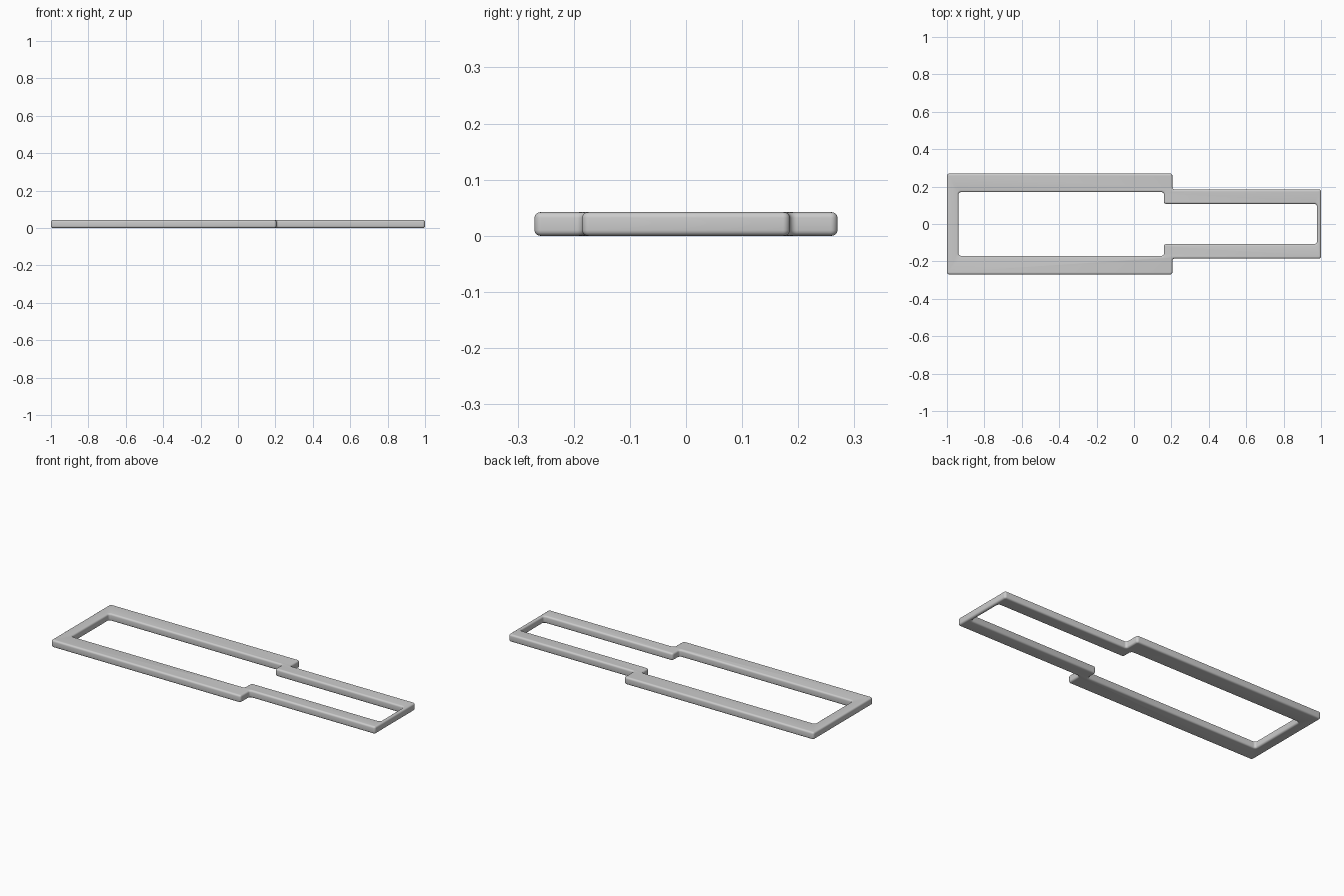
import bpy, bmesh
from mathutils import Vector

cube = bpy.data.objects.get("Cube")
if cube:
    bpy.data.objects.remove(cube, do_unlink=True)

HEIGHT, EDGE, CORNER = 0.042, 0.01, 0.012

grey = bpy.data.materials.new("plain grey")
grey.use_nodes = True
colour = (0.6, 0.6, 0.6, 1)
grey.diffuse_color = colour
grey.node_tree.nodes["Principled BSDF"].inputs["Base Color"].default_value = colour


def rounded_outline(half, radius, steps=4):
    """Mirror a half outline across y = 0 and round its square corners."""
    corners = [Vector(p) for p in half + [(x, -y) for x, y in reversed(half)]]
    points = []
    for i, corner in enumerate(corners):
        a = corner + (corners[i - 1] - corner).normalized() * radius
        b = corner + (corners[(i + 1) % len(corners)] - corner).normalized() * radius
        centre = a + b - corner
        for s in range(steps + 1):
            spoke = (a - centre).lerp(b - centre, s / steps)
            points.append(centre + spoke.normalized() * radius)
    return points


# Stepped outer edge and stepped opening
outer = [(-1, 0.27), (0.205, 0.27), (0.205, 0.185), (1, 0.185)]
opening = [(-0.938, 0.17), (0.16, 0.17), (0.16, 0.107), (0.978, 0.107)]

curve = bpy.data.curves.new("frame_profile", "CURVE")
curve.dimensions = "2D"
curve.fill_mode = "BOTH"
curve.extrude = HEIGHT / 2 - EDGE
curve.bevel_depth = EDGE
curve.bevel_resolution = 3
curve.offset = -EDGE
for half in (outer, opening):
    points = rounded_outline(half, CORNER)
    spline = curve.splines.new("POLY")
    spline.points.add(len(points) - 1)
    for point, co in zip(spline.points, points):
        point.co = (co.x, co.y, 0, 1)
    spline.use_cyclic_u = True

# Turn the rounded profile into the frame mesh
helper = bpy.data.objects.new("frame_profile", curve)
bpy.context.collection.objects.link(helper)
bpy.context.view_layer.update()
evaluated = helper.evaluated_get(bpy.context.evaluated_depsgraph_get())
mesh = bpy.data.meshes.new_from_object(evaluated)
bpy.data.objects.remove(helper, do_unlink=True)

bm = bmesh.new()
bm.from_mesh(mesh)
bmesh.ops.remove_doubles(bm, verts=bm.verts, dist=0.0001)
bmesh.ops.recalc_face_normals(bm, faces=bm.faces)
bmesh.ops.translate(bm, verts=bm.verts, vec=(0, 0, HEIGHT / 2))
bm.to_mesh(mesh)
bm.free()

mesh.materials.clear()
mesh.materials.append(grey)
frame = bpy.data.objects.new("stepped_frame", mesh)
bpy.context.collection.objects.link(frame)
bpy.context.view_layer.objects.active = frame
frame.select_set(True)
bpy.ops.object.shade_smooth_by_angle(angle=0.6)
